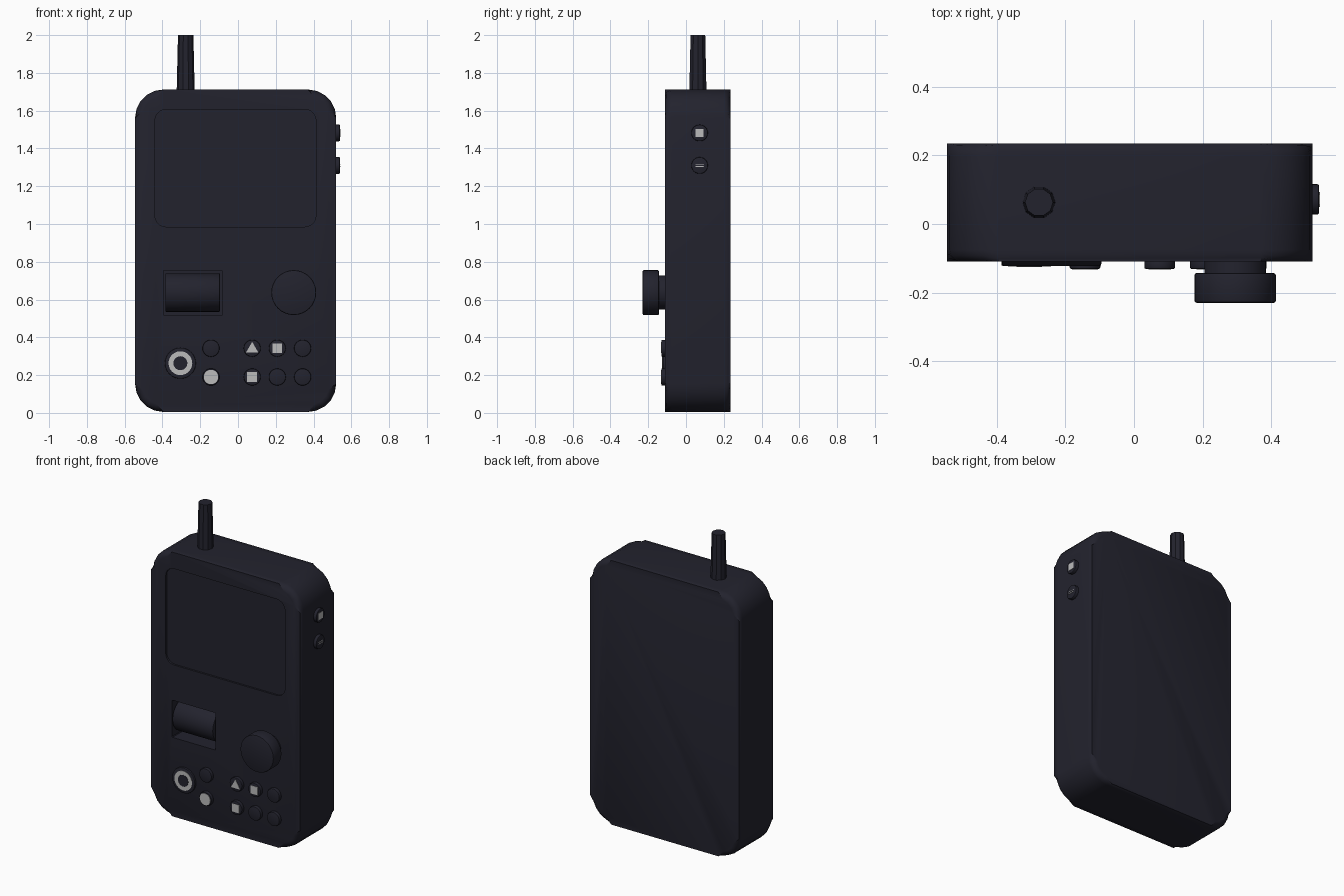
import bpy, bmesh, math
from mathutils import Matrix, Vector

if "Cube" in bpy.data.objects:
    bpy.data.objects.remove(bpy.data.objects["Cube"])


def material(name, rgb):
    m = bpy.data.materials.new(name)
    m.diffuse_color = (*rgb, 1)
    m.use_nodes = True
    m.node_tree.nodes["Principled BSDF"].inputs["Base Color"].default_value = m.diffuse_color
    return m


DARK = material("dark_navy_plastic", (0.0165, 0.0165, 0.027))
LIGHT = material("light_grey_print", (0.5, 0.5, 0.5))


def ngon(cx, cz, r, n=24, start=90):
    """Regular polygon points."""
    return [(cx + r * math.cos(math.radians(start) + i * math.tau / n),
             cz + r * math.sin(math.radians(start) + i * math.tau / n)) for i in range(n)]


def rounded_rect(x0, x1, z0, z1, r, seg):
    pts = []
    for k, (cx, cz) in enumerate(((x1 - r, z1 - r), (x0 + r, z1 - r), (x0 + r, z0 + r), (x1 - r, z0 + r))):
        for i in range(seg + 1):
            a = math.pi / 2 * (k + i / seg)
            pts.append((cx + r * math.cos(a), cz + r * math.sin(a)))
    return pts


def prism(name, pts, a, b, axis='y', mat=DARK, bevel=0, seg=2, taper=1, smooth=True):
    """Extrude a 2D outline from a to b along an axis, optionally rounding both rims."""
    put = {'x': lambda u, v, w: (w, u, v), 'y': lambda u, v, w: (u, w, v),
           'z': lambda u, v, w: (u, v, w)}[axis]
    n = len(pts)
    cu, cv = sum(p[0] for p in pts) / n, sum(p[1] for p in pts) / n
    bm = bmesh.new()
    lo = [bm.verts.new(put(u, v, a)) for u, v in pts]
    hi = [bm.verts.new(put(cu + (u - cu) * taper, cv + (v - cv) * taper, b)) for u, v in pts]
    caps = [bm.faces.new(lo), bm.faces.new(hi)]
    for i in range(n):
        j = (i + 1) % n
        bm.faces.new((lo[i], lo[j], hi[j], hi[i]))
    if bevel:
        rims = list({e for f in caps for e in f.edges})
        bmesh.ops.bevel(bm, geom=rims, offset=bevel, segments=seg, profile=0.5, affect='EDGES')
    bmesh.ops.recalc_face_normals(bm, faces=bm.faces)
    me = bpy.data.meshes.new(name)
    bm.to_mesh(me)
    bm.free()
    me.materials.append(mat)
    ob = bpy.data.objects.new(name, me)
    bpy.context.collection.objects.link(ob)
    if smooth:
        shade(ob)
    return ob


def shade(ob):
    bpy.ops.object.select_all(action='DESELECT')
    ob.select_set(True)
    bpy.context.view_layer.objects.active = ob
    bpy.ops.object.shade_smooth_by_angle(angle=math.radians(35))


def cut(ob, cutter):
    """Subtract a cutter and delete it."""
    mod = ob.modifiers.new("cut", 'BOOLEAN')
    mod.operation, mod.solver, mod.object = 'DIFFERENCE', 'EXACT', cutter
    bpy.context.view_layer.objects.active = ob
    bpy.ops.object.modifier_apply(modifier=mod.name)
    bpy.data.objects.remove(cutter)


FRONT = -0.11

# Case with rounded corners, sunken screen and wheel pocket
body = prism("case", rounded_rect(-0.545, 0.52, 0.005, 1.712, 0.15, 5), FRONT, 0.235,
             bevel=0.035, seg=3, smooth=False)
cut(body, prism("screen_cutter", rounded_rect(-0.44, 0.413, 0.985, 1.607, 0.06, 5), -0.2, FRONT + 0.012))
cut(body, prism("pocket_cutter", rounded_rect(-0.395, -0.083, 0.515, 0.755, 0.004, 1), -0.2, FRONT + 0.13))
shade(body)

# Scroll wheel lying across the pocket
prism("scroll_wheel", ngon(-0.02, 0.637, 0.102, 32), -0.385, -0.095, 'x', bevel=0.006)

# Dial on a narrower stem
prism("dial_stem", ngon(0.295, 0.637, 0.09, 32), -0.15, FRONT + 0.01)
prism("dial", ngon(0.295, 0.637, 0.119, 32), -0.23, -0.143, bevel=0.007)

# Antenna
prism("antenna", ngon(-0.277, 0.063, 0.048, 10, 0), 1.69, 2.0, 'z', taper=0.85)

# Large button with a printed ring
prism("large_button", ngon(-0.305, 0.263, 0.082, 32), -0.122, FRONT + 0.01, bevel=0.004)
prism("ring_print", ngon(-0.305, 0.263, 0.063, 24), -0.124, -0.121, mat=LIGHT)
prism("ring_centre", ngon(-0.305, 0.263, 0.037, 24), -0.126, -0.121)

# Small front buttons in two rows
for i, x in enumerate((-0.143, 0.075, 0.208, 0.342)):
    for j, z in enumerate((0.342, 0.19)):
        prism(f"small_button_{i}_{j}", ngon(x, z, 0.045), -0.131, FRONT + 0.01, bevel=0.005)

# Printed symbols on the small buttons
for name, x, z, r, n, start in (("round", -0.143, 0.19, 0.038, 20, 0), ("triangle", 0.075, 0.338, 0.038, 3, 90),
                                ("square_a", 0.208, 0.342, 0.037, 4, 45), ("square_b", 0.075, 0.19, 0.037, 4, 45)):
    prism(f"{name}_print", ngon(x, z, r, n, start), -0.133, -0.13, mat=LIGHT)

# Side buttons with printed marks
for k, z in enumerate((1.482, 1.31)):
    prism(f"side_button_{k}", ngon(0.072, z, 0.044), 0.51, 0.54, 'x', bevel=0.005)
prism("side_square_print", ngon(0.072, 1.482, 0.031, 4, 45), 0.539, 0.542, 'x', mat=LIGHT)
for k, z in enumerate((1.304, 1.316)):
    prism(f"side_dash_print_{k}", rounded_rect(0.05, 0.094, z - 0.002, z + 0.002, 0.001, 1),
          0.539, 0.542, 'x', mat=LIGHT)
